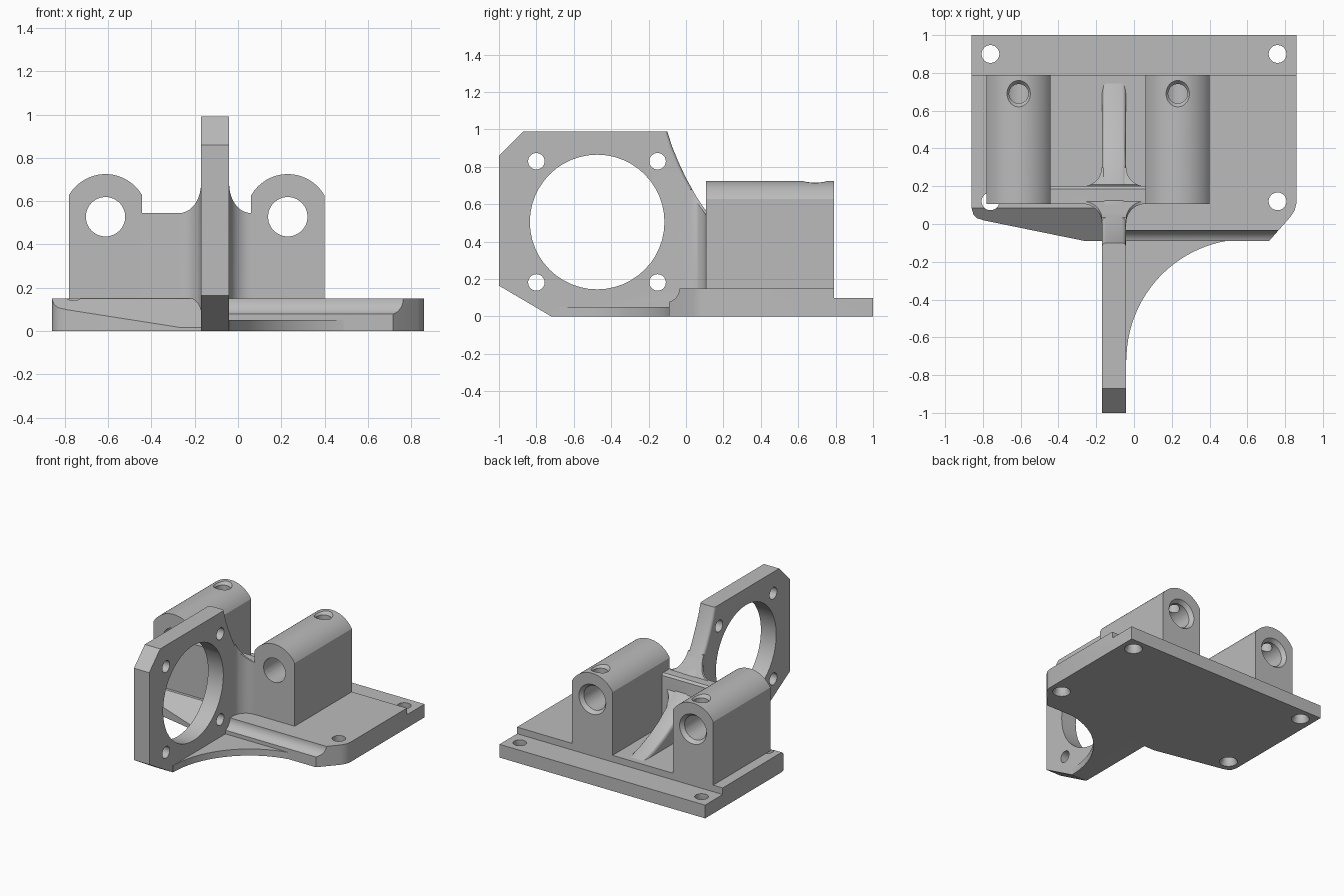
import bpy, bmesh
from math import sin, cos, pi, radians
from mathutils import Matrix, Vector

if "Cube" in bpy.data.objects:
    bpy.data.objects.remove(bpy.data.objects["Cube"])

grey = bpy.data.materials.new("plain grey")
grey.use_nodes = True
GREY = (0.5, 0.5, 0.5, 1)
grey.diffuse_color = GREY
grey.node_tree.nodes["Principled BSDF"].inputs["Base Color"].default_value = GREY


def make(name, bm):
    bmesh.ops.recalc_face_normals(bm, faces=bm.faces)
    mesh = bpy.data.meshes.new(name)
    bm.to_mesh(mesh)
    bm.free()
    mesh.materials.append(grey)
    ob = bpy.data.objects.new(name, mesh)
    bpy.context.collection.objects.link(ob)
    return ob


def prism_bm(pts, axis, a, b):
    """Extrude a flat outline along an axis from a to b."""
    place = {"X": lambda u, v, t: (t, u, v),
             "Y": lambda u, v, t: (u, t, v),
             "Z": lambda u, v, t: (u, v, t)}[axis]
    bm = bmesh.new()
    face = bm.faces.new([bm.verts.new(place(u, v, a)) for u, v in pts])
    ext = bmesh.ops.extrude_face_region(bm, geom=[face])["geom"]
    move = Vector(place(0, 0, b - a))
    bmesh.ops.translate(bm, vec=move, verts=[g for g in ext if isinstance(g, bmesh.types.BMVert)])
    return bm


def prism(name, pts, axis, a, b):
    return make(name, prism_bm(pts, axis, a, b))


def boolean(ob, tool, operation="DIFFERENCE"):
    mod = ob.modifiers.new("cut", "BOOLEAN")
    mod.operation, mod.solver, mod.object = operation, "EXACT", tool
    bpy.context.view_layer.objects.active = ob
    bpy.ops.object.modifier_apply(modifier=mod.name)
    bpy.data.objects.remove(tool)


def drill(ob, start, direction, length, r1, r2=None):
    """Cut a round or tapered hole from a start point."""
    d = Vector(direction)
    turn = d.to_track_quat("Z", "Y").to_matrix().to_4x4()
    mat = Matrix.Translation(Vector(start) + d * length / 2) @ turn
    bm = bmesh.new()
    bmesh.ops.create_cone(bm, cap_ends=True, segments=48, radius1=r1,
                          radius2=r1 if r2 is None else r2, depth=length, matrix=mat)
    boolean(ob, make("cutter", bm))


def smooth(ob):
    bpy.ops.object.select_all(action="DESELECT")
    ob.select_set(True)
    bpy.context.view_layer.objects.active = ob
    bpy.ops.object.shade_smooth_by_angle(angle=radians(30))


def arc(cx, cy, rx, ry, t0, t1, n=10):
    steps = [radians(t0 + (t1 - t0) * i / n) for i in range(n + 1)]
    return [(cx + rx * cos(t), cy + ry * sin(t)) for t in steps]


# Base plate with a low back ledge, a sloped left front and a coved right front
plate = prism("base_plate", [(-0.86, 1), (-0.86, 0.085), (-0.85, 0.05), (-0.83, 0.03), (-0.79, 0.018),
                             (-0.26, -0.09), (0.715, -0.09), (0.83, 0.04), (0.85, 0.07),
                             (0.86, 0.11), (0.86, 1)], "Z", 0, 0.15)
boolean(plate, prism("cutter", [(0.79, 0.1), (1.1, 0.1), (1.1, 0.3), (0.79, 0.3)], "X", -1, 1))
boolean(plate, prism("cutter", [(0.085, 0.15), (-0.11, 0), (-0.3, 0), (-0.3, 0.3), (0.085, 0.3)],
                     "X", -1, -0.1))
cove = arc(-0.11, 0.15, 0.075, 0.075, 0, -75) + [(-0.3, 0.075), (-0.3, 0.3), (-0.035, 0.3)]
boolean(plate, prism("cutter", cove, "X", -0.1, 1))
for x in (-0.76, 0.76):
    for y in (0.12, 0.9):
        drill(plate, (x, y, -0.1), (0, 0, 1), 0.4, 0.047)
        drill(plate, (x, y, -0.01), (0, 0, 1), 0.04, 0.068, 0.047)
smooth(plate)

# Upright motor wall, running back into a concave rib
RIB = [(-0.1, 0.99), (-0.075, 0.91), (-0.04, 0.825), (0, 0.74), (0.05, 0.65), (0.1, 0.575),
       (0.16, 0.5), (0.23, 0.425), (0.31, 0.355), (0.4, 0.29), (0.5, 0.235), (0.62, 0.185), (0.75, 0.148)]
bm = prism_bm([(-1, 0.165), (-1, 0.86), (-0.87, 0.99)] + RIB + [(0.75, 0.02), (0.5, 0), (-0.72, 0)],
              "X", -0.17, -0.042)
rib_edges = [e for e in bm.edges if abs(e.verts[0].co.x - e.verts[1].co.x) < 1e-4
             and all(v.co.y > -0.11 and v.co.z > 0.14 for v in e.verts)]
bmesh.ops.bevel(bm, geom=rib_edges, offset=0.02, segments=3, profile=0.5, affect="EDGES")
wall = make("motor_wall", bm)
drill(wall, (-0.4, -0.475, 0.505), (1, 0, 0), 0.6, 0.36)
for y in (-0.8, -0.152):
    for z in (0.182, 0.83):
        drill(wall, (-0.4, y, z), (1, 0, 0), 0.6, 0.044)
smooth(wall)

# Two rod holders with bores and screw holes
for side, x in (("right", -0.612), ("left", 0.23)):
    top = arc(x, 0.53, 0.195, 0.195, 30, 150, 24)
    holder = prism(side + "_rod_holder", [(x - 0.169, 0.148), (x + 0.169, 0.148)] + top, "Y", 0.107, 0.79)
    drill(holder, (x, 0, 0.528), (0, 1, 0), 1, 0.091)
    drill(holder, (x, 0.8, 0.528), (0, -1, 0), 0.04, 0.12, 0.09)
    drill(holder, (x + 0.002, 0.69, 0.53), (0, 0, 1), 0.3, 0.051)
    drill(holder, (x + 0.002, 0.69, 0.735), (0, 0, -1), 0.035, 0.078, 0.05)
    smooth(holder)

# Filleted web joining the wall to both holders
CX, CY = -0.106, 0.153
plan = [(0.19, -0.047), (0.19, 0.047)] + arc(0.165, 0.147, 0.1, 0.1, 270, 180)
plan += arc(-0.165, 0.147, 0.1, 0.1, 0, -90) + [(-0.35, 0.047), (-0.35, -0.047)]
plan += arc(-0.165, -0.147, 0.1, 0.1, 90, 0) + arc(0.165, -0.147, 0.1, 0.1, 180, 90)
web = prism("cross_web", [(CX + u, CY + v) for u, v in plan], "Z", 0.03, 0.9)
front = [(-0.5, 0), (0.2, 0), (0.2, 0.545)] + arc(CX + 0.165, 0.68, 0.1, 0.135, 270, 180)
front += arc(CX - 0.165, 0.68, 0.1, 0.135, 0, -90) + [(-0.5, 0.545)]
boolean(web, prism("cutter", front, "Y", -0.3, 0.6), "INTERSECT")
limit = [(-0.1, 0)] + RIB[:6] + [(0.12, 0.545), (0.185, 0.545), (0.2, 0.53), (0.21, 0.44)]
limit += [(y, z - 0.008) for y, z in RIB[8:]] + [(0.75, 0)]
boolean(web, prism("cutter", limit, "X", -0.7, 0.5), "INTERSECT")
smooth(web)

# Thin curved brace between the wall and the plate front
brace = prism("curved_brace", [(-0.06, -0.05), (-0.06, -0.72)] + arc(0.6, -0.72, 0.64, 0.64, 180, 100, 24)
              + [(0.49, -0.05)], "Z", 0, 0.05)
smooth(brace)
